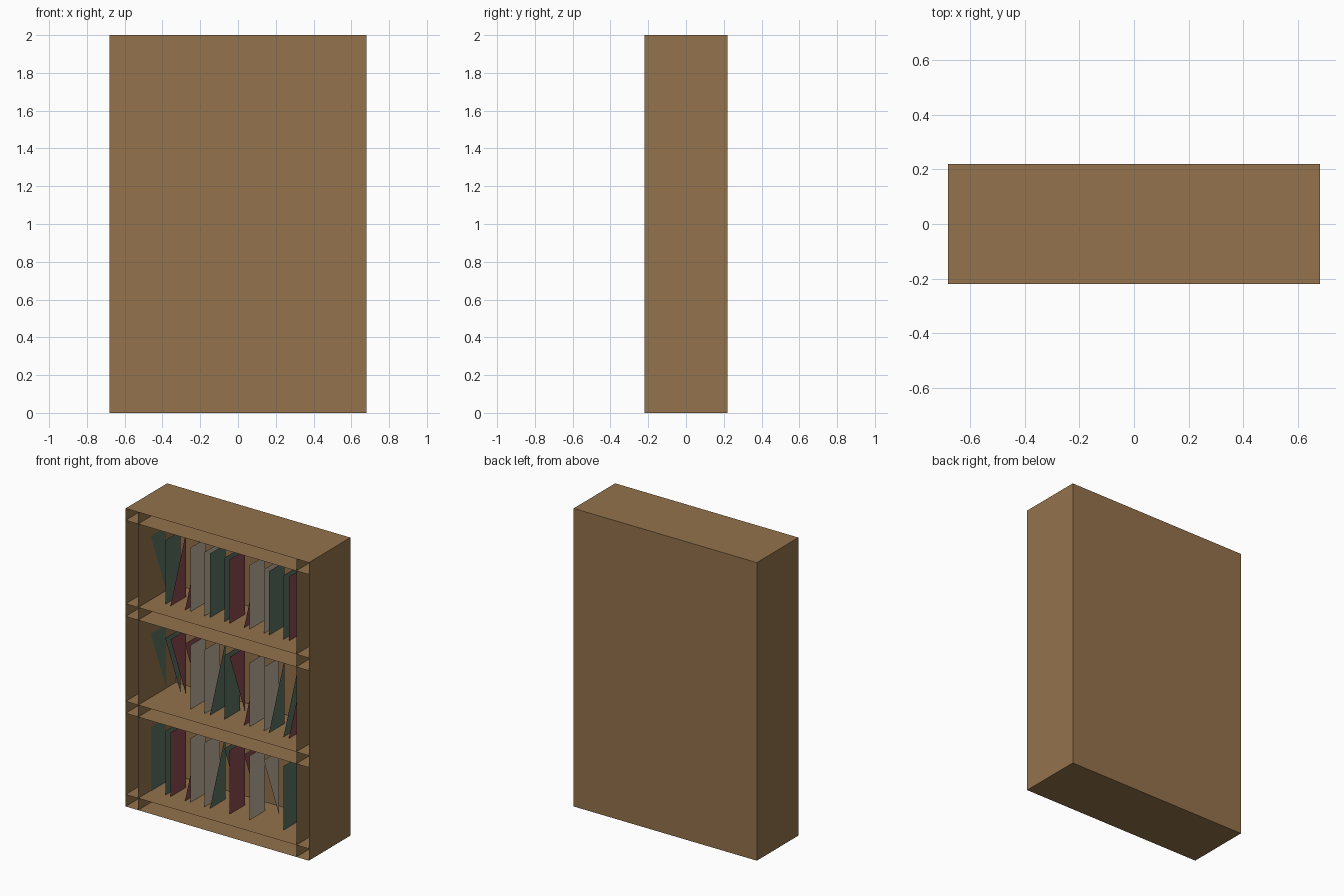
import bpy, bmesh

if "Cube" in bpy.data.objects:
    bpy.data.objects.remove(bpy.data.objects["Cube"])

def lin(c):
    c /= 255
    return c / 12.92 if c <= 0.04045 else ((c + 0.055) / 1.055) ** 2.4

def mat(name, r, g, b):
    m = bpy.data.materials.new(name)
    m.diffuse_color = (lin(r), lin(g), lin(b), 1)
    m.use_nodes = True
    m.node_tree.nodes["Principled BSDF"].inputs["Base Color"].default_value = m.diffuse_color
    return m

WOOD = mat("brown wood", 148, 115, 76)
GREEN = mat("dark green cover", 90, 113, 100)
MAROON = mat("maroon cover", 140, 76, 80)
GREY = mat("warm grey cover", 193, 179, 158)

W, D, H = 0.68, 0.22, 2.0

def sheets(name, polys, material):
    """One object made of flat polygons."""
    bm = bmesh.new()
    for p in polys:
        bm.faces.new([bm.verts.new(v) for v in p])
    me = bpy.data.meshes.new(name)
    bm.to_mesh(me)
    bm.free()
    me.materials.append(material)
    ob = bpy.data.objects.new(name, me)
    bpy.context.collection.objects.link(ob)
    return ob

def x_sheet(x, y0, y1, z0, z1):
    return [(x, y0, z0), (x, y1, z0), (x, y1, z1), (x, y0, z1)]

def y_sheet(y, x0, x1, z0, z1):
    return [(x0, y, z0), (x1, y, z0), (x1, y, z1), (x0, y, z1)]

def z_sheet(z, x0, x1, y0, y1):
    return [(x0, y0, z), (x1, y0, z), (x1, y1, z), (x0, y1, z)]

# open-fronted hollow side walls
T = 0.093
for name, s in (("left_wall", -1), ("right_wall", 1)):
    sheets(name, [x_sheet(s * W, -D, D, 0, H), x_sheet(s * (W - T), -D, D, 0, H)], WOOD)

# open-fronted hollow boards, running full width through the walls
levels = [(0, 0.08), (0.625, 0.705), (1.275, 1.36), (1.92, H)]
for name, zs in zip(("base_board", "lower_shelf", "upper_shelf", "top_board"), levels):
    sheets(name, [z_sheet(z, -W, W, -D, D) for z in zs], WOOD)

# back panel
sheets("back_panel", [y_sheet(D, -W, W, 0, H), y_sheet(0.18, -W, W, 0, H)], WOOD)

# books: left and right cover of each; F full, T upper half, B lower half, - absent
rows = [
    "FF FB FF BT FT FT -F -F",
    "TT TT FF BF TB FF BB BB",
    "TF BB FF FF FB FF FF FF",
]
PITCH, BOOK_W, BOOK_H, Y0, Y1 = 0.1463, 0.107, 0.43, -0.09, 0.073
covers = (GREEN, MAROON, GREY)
for r, row in enumerate(rows):
    z = levels[r][1]
    for i, pair in enumerate(row.split()):
        x = -0.584 + i * PITCH
        polys = []
        for code, px in zip(pair, (x, x + BOOK_W)):
            q = x_sheet(px, Y0, Y1, z, z + BOOK_H)
            if code == "F":
                polys.append(q)
            elif code == "T":
                polys.append([q[1], q[2], q[3]])
            elif code == "B":
                polys.append([q[0], q[1], q[2]])
        sheets(f"book_row{r + 1}_{i + 1}", polys, covers[i % 3])
